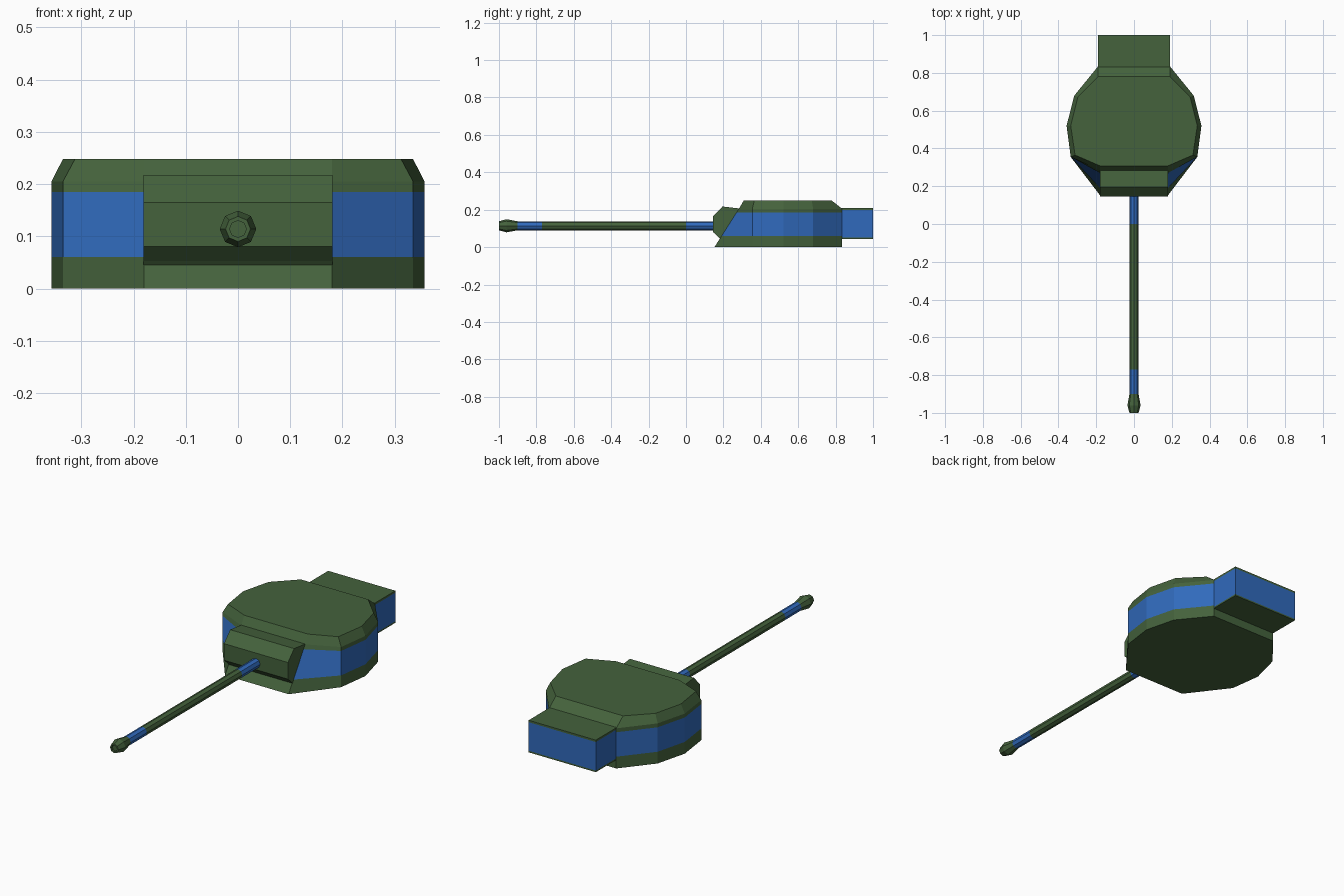
import bpy, bmesh, math

cube = bpy.data.objects.get("Cube")
if cube:
    bpy.data.objects.remove(cube, do_unlink=True)


def make_material(name, colour):
    mat = bpy.data.materials.new(name)
    mat.use_nodes = True
    mat.diffuse_color = colour
    mat.node_tree.nodes["Principled BSDF"].inputs["Base Color"].default_value = colour
    return mat


MATERIALS = [make_material("olive green", (0.058, 0.122, 0.045, 1)),
             make_material("blue band", (0.03, 0.144, 0.503, 1))]
GREEN, BLUE = 0, 1


def loft(name, rings, is_blue):
    """Skin a stack of equal-length rings, cap both ends, colour by a rule on (face centre, ring)."""
    bm = bmesh.new()
    loops = [[bm.verts.new(p) for p in ring] for ring in rings]
    n = len(loops[0])
    for i in range(len(loops) - 1):
        a, b = loops[i], loops[i + 1]
        for k in range(n):
            j = (k + 1) % n
            face = bm.faces.new((a[k], a[j], b[j], b[k]))
            face.material_index = BLUE if is_blue(face.calc_center_median(), i) else GREEN
    bm.faces.new(loops[0][::-1])
    bm.faces.new(loops[-1])
    bmesh.ops.recalc_face_normals(bm, faces=bm.faces[:])
    mesh = bpy.data.meshes.new(name)
    bm.to_mesh(mesh)
    bm.free()
    for mat in MATERIALS:
        mesh.materials.append(mat)
    obj = bpy.data.objects.new(name, mesh)
    bpy.context.collection.objects.link(obj)
    return obj


def mirrored_ring(half, z):
    return [(x, y, z) for x, y in half] + [(-x, y, z) for x, y in reversed(half)]


# Turret body: faceted outline with a raked front and a bevelled roof
RIM = 0.205
SIDES = [(0.335, 0.355), (0.357, 0.52), (0.316, 0.68), (0.19, 0.835)]
rings = []
for z in (0, 0.06, 0.185, RIM):
    front = (0.18, 0.152 + 0.131 * z / RIM)
    rings.append(mirrored_ring([front] + SIDES, z))
roof = [(0.18, 0.308), (0.312, 0.365), (0.335, 0.52), (0.297, 0.672), (0.19, 0.78)]
rings.append(mirrored_ring(roof, 0.248))
loft("turret_body", rings, lambda c, i: i == 1 and abs(c.x) > 0.1)

# Rear bustle: box with a blue band round it
BUSTLE = [(0.19, 0.8), (0.19, 1.0)]
loft("rear_bustle", [mirrored_ring(BUSTLE, z) for z in (0.044, 0.052, 0.198, 0.208)],
     lambda c, i: i == 1)

# Gun mantlet: side profile extruded across the front
MANTLET = [(0.185, 0.04), (0.174, 0.053), (0.145, 0.08), (0.145, 0.165),
           (0.195, 0.217), (0.29, 0.206)]
loft("gun_mantlet", [[(x, y, z) for y, z in MANTLET] for x in (-0.181, 0.181)],
     lambda c, i: False)


# Gun parts: octagonal turned profiles along y
def turned(name, profile, is_blue):
    rings = [[(r * math.sin(k * math.tau / 8), y, 0.114 + r * math.cos(k * math.tau / 8))
              for k in range(8)] for y, r in profile]
    return loft(name, rings, is_blue)


turned("gun_barrel", [(0.16, 0.024), (0, 0.024), (-0.77, 0.024), (-0.9, 0.024)],
       lambda c, i: i != 1)
turned("muzzle", [(-0.9, 0.024), (-0.96, 0.035), (-1, 0.024), (-1, 0.016), (-0.992, 0.016)],
       lambda c, i: False)
